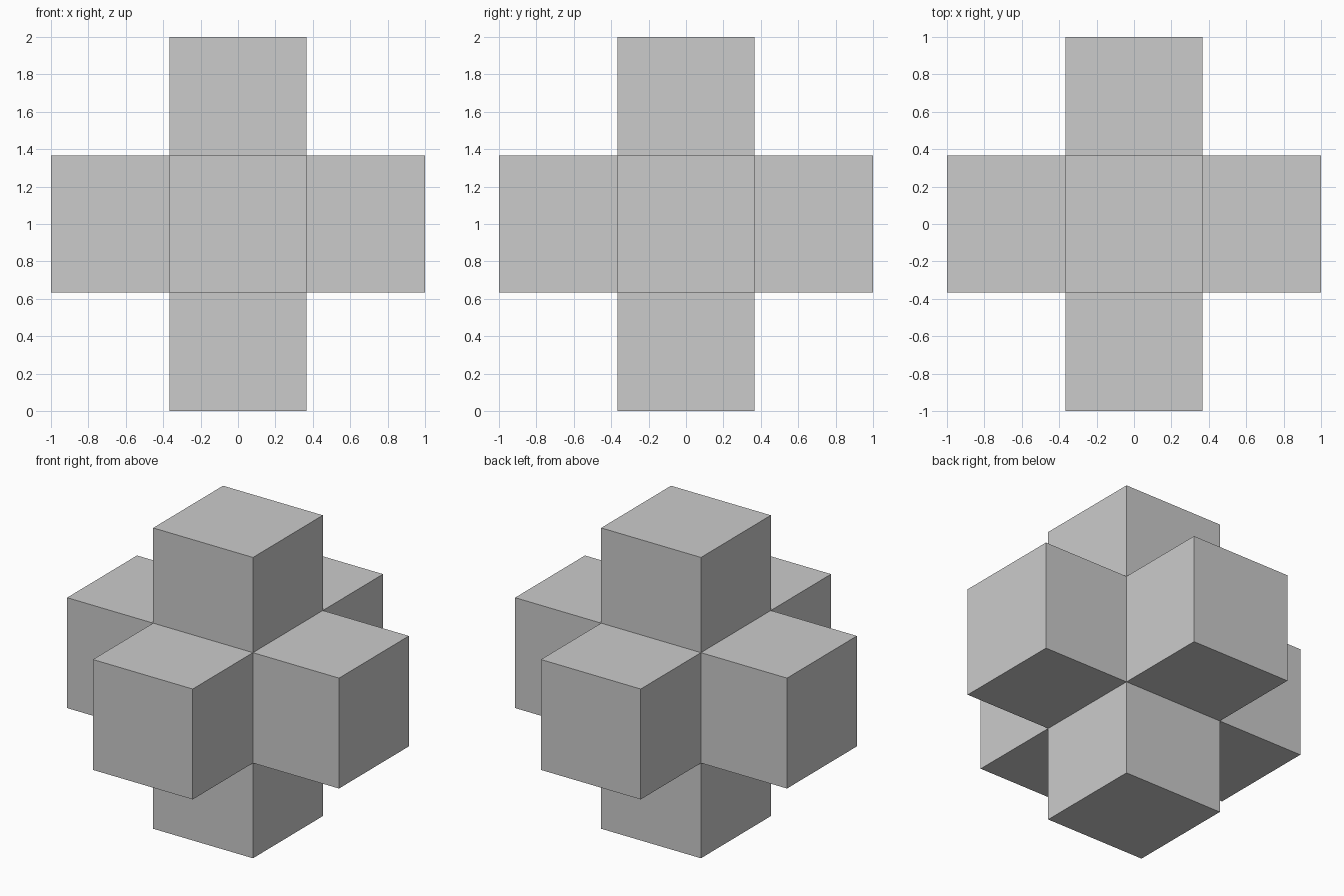
import bpy, bmesh
from mathutils import Matrix

if "Cube" in bpy.data.objects:
    bpy.data.objects.remove(bpy.data.objects["Cube"])

HALF = 0.367   # half width of each arm
REACH = 1.0    # distance from centre to each arm tip

# Central cube
bm = bmesh.new()
bmesh.ops.create_cube(bm, size=2 * HALF, matrix=Matrix.Translation((0, 0, REACH)))
bm.normal_update()

# Six arms, one pulled out of each cube face
arms = bmesh.ops.extrude_discrete_faces(bm, faces=bm.faces[:])["faces"]
for face in arms:
    face.normal_update()
    bmesh.ops.translate(bm, verts=face.verts[:], vec=face.normal * (REACH - HALF))
bmesh.ops.recalc_face_normals(bm, faces=bm.faces[:])

mesh = bpy.data.meshes.new("six_armed_cross")
bm.to_mesh(mesh)
bm.free()
bpy.context.collection.objects.link(bpy.data.objects.new("six_armed_cross", mesh))
